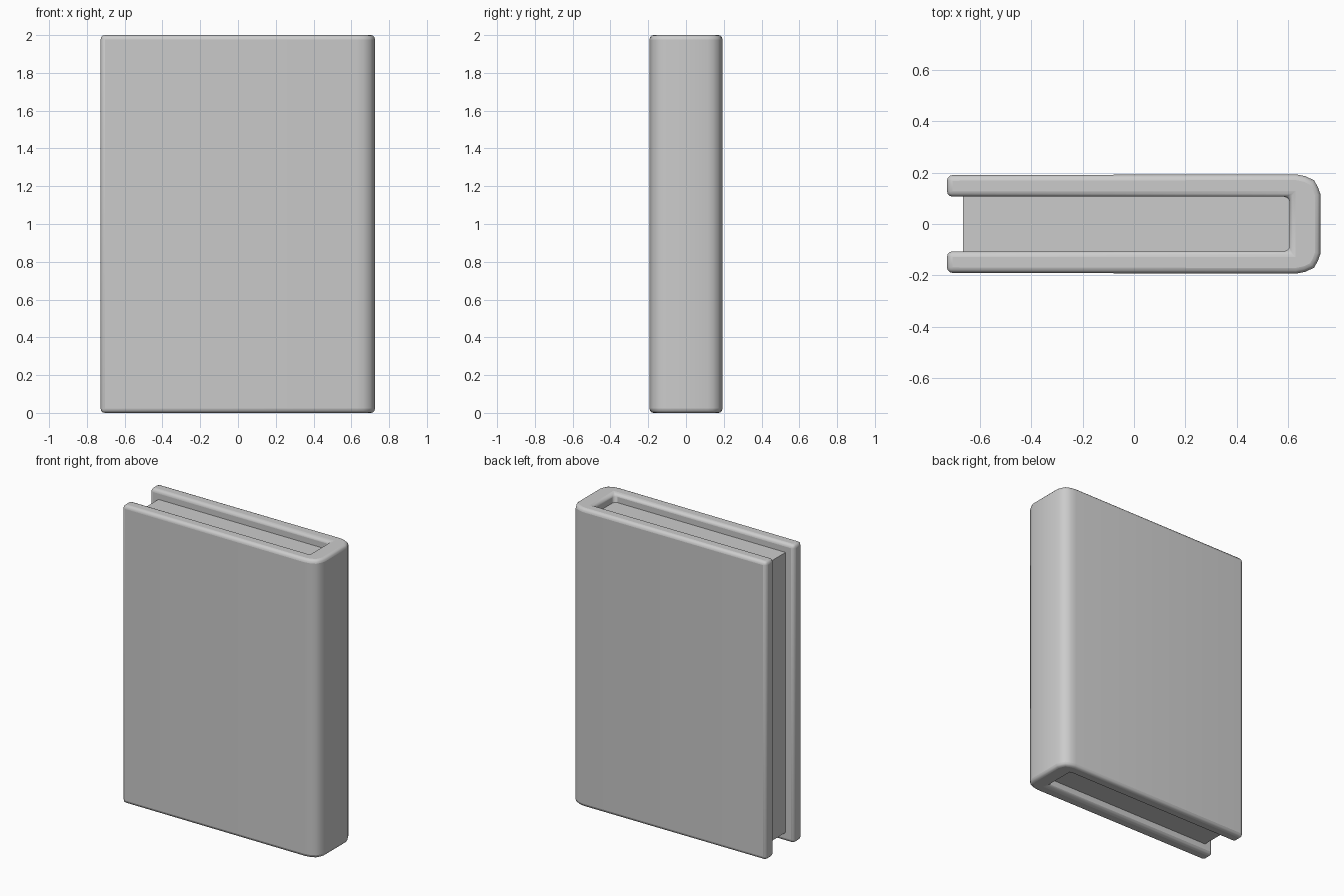
import bpy, bmesh

if "Cube" in bpy.data.objects:
    bpy.data.objects.remove(bpy.data.objects["Cube"])


def prism(name, outline, z0, z1):
    """Extrude a closed XY outline from z0 to z1."""
    bm = bmesh.new()
    face = bm.faces.new([bm.verts.new((x, y, z0)) for x, y in outline])
    top = bmesh.ops.extrude_face_region(bm, geom=[face])["geom"]
    verts = [v for v in top if isinstance(v, bmesh.types.BMVert)]
    bmesh.ops.translate(bm, verts=verts, vec=(0, 0, z1 - z0))
    bmesh.ops.recalc_face_normals(bm, faces=bm.faces)
    mesh = bpy.data.meshes.new(name)
    bm.to_mesh(mesh)
    bm.free()
    obj = bpy.data.objects.new(name, mesh)
    bpy.context.collection.objects.link(obj)
    return obj


def smooth(obj, angle):
    bpy.ops.object.select_all(action="DESELECT")
    obj.select_set(True)
    bpy.context.view_layer.objects.active = obj
    bpy.ops.object.shade_smooth_by_angle(angle=angle)


# Cover: U-shaped profile with rounded spine, mirrored across y
half = [(0.605, 0.106), (-0.727, 0.106), (-0.727, 0.19), (0.63, 0.193),
        (0.665, 0.186), (0.70, 0.17), (0.715, 0.143), (0.725, 0.115)]
outline = half + [(x, -y) for x, y in reversed(half)]
cover = prism("cover", outline, 0.0, 2.0)

# Soft rounded edges on the boards and spine ends
bevel = cover.modifiers.new("soft_edges", "BEVEL")
bevel.width = 0.022
bevel.segments = 3
bevel.limit_method = "ANGLE"
bevel.angle_limit = 0.8
bevel.use_clamp_overlap = False
smooth(cover, 0.7)

# Page block, recessed on the three open sides
prism("pages", [(-0.665, -0.108), (0.61, -0.108), (0.61, 0.108), (-0.665, 0.108)],
      0.06, 1.94)
